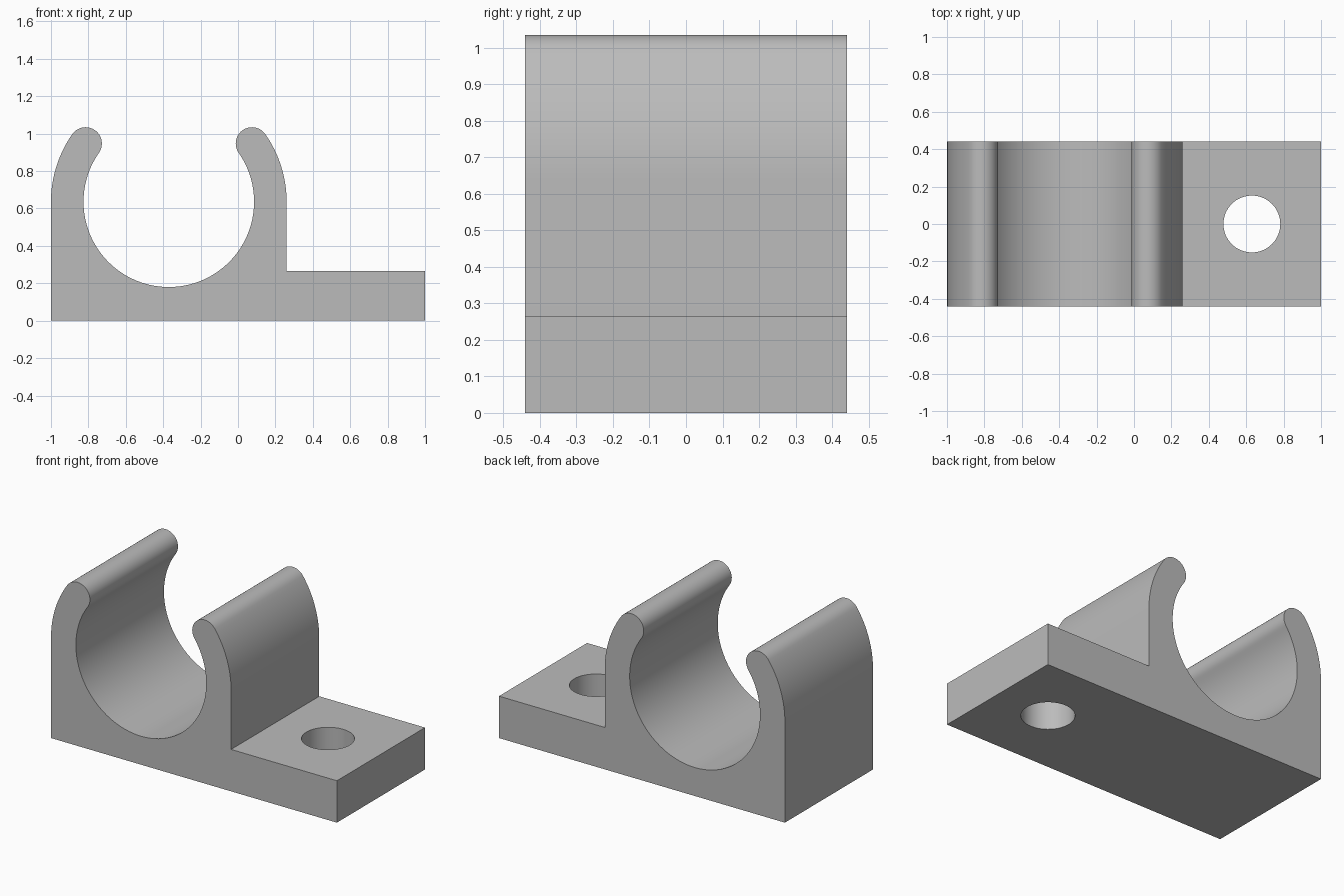
import bpy
import bmesh
from math import radians, cos, sin
from mathutils import Vector

old = bpy.data.objects.get("Cube")
if old:
    bpy.data.objects.remove(old, do_unlink=True)

HALF_DEPTH = 0.44
CENTRE = Vector((-0.37, 0.636))      # clip axis in x, z
OUTER, INNER = 0.63, 0.456
TIP = (OUTER - INNER) / 2            # rounded lip radius
LIP_ANGLE = 35                       # where the jaws end, above horizontal
BASE_TOP = 0.265

grey = bpy.data.materials.new("plain grey")
grey.use_nodes = True
grey.diffuse_color = (0.5, 0.5, 0.5, 1)
grey.node_tree.nodes["Principled BSDF"].inputs["Base Color"].default_value = grey.diffuse_color


def arc(centre, radius, start, end, steps):
    """Points along an arc, angles in degrees."""
    angles = [radians(start + (end - start) * i / steps) for i in range(steps + 1)]
    return [centre + radius * Vector((cos(a), sin(a))) for a in angles]


def lip(angle, start, end):
    """Rounded jaw end, without the points shared with the jaw arcs."""
    mid = CENTRE + (OUTER - TIP) * Vector((cos(radians(angle)), sin(radians(angle))))
    return arc(mid, TIP, start, end, 20)[1:-1]


# Clip outline: foot, right jaw, bore, left jaw
A, B = LIP_ANGLE, 180 - LIP_ANGLE
outline = [Vector(p) for p in ((-1, 0), (1, 0), (1, BASE_TOP), (CENTRE.x + OUTER, BASE_TOP))]
outline += arc(CENTRE, OUTER, 0, A, 16)
outline += lip(A, A, A + 180)
outline += arc(CENTRE, INNER, A, B - 360, 96)
outline += lip(B, B - 180, B)
outline += arc(CENTRE, OUTER, B, 180, 16)

# Extrude the outline through the depth
bm = bmesh.new()
face = bm.faces.new([bm.verts.new((p.x, -HALF_DEPTH, p.y)) for p in outline])
grown = bmesh.ops.extrude_face_region(bm, geom=[face], use_keep_orig=True)
bmesh.ops.translate(bm, vec=(0, 2 * HALF_DEPTH, 0),
                    verts=[g for g in grown["geom"] if isinstance(g, bmesh.types.BMVert)])
bmesh.ops.recalc_face_normals(bm, faces=bm.faces)
mesh = bpy.data.meshes.new("pipe_clip")
bm.to_mesh(mesh)
bm.free()
mesh.materials.append(grey)
clip = bpy.data.objects.new("pipe_clip", mesh)
bpy.context.collection.objects.link(clip)

# Screw hole through the foot
bpy.ops.mesh.primitive_cylinder_add(vertices=64, radius=0.152, depth=1,
                                    location=(0.63, 0, BASE_TOP / 2))
cutter = bpy.context.object
cutter.name = "screw_hole_cutter"
cutter.hide_render = True
cutter.data.materials.append(grey)
cut = clip.modifiers.new("screw_hole", "BOOLEAN")
cut.operation = "DIFFERENCE"
cut.solver = "EXACT"
cut.object = cutter

bpy.ops.object.select_all(action="DESELECT")
clip.select_set(True)
bpy.context.view_layer.objects.active = clip
bpy.ops.object.modifier_apply(modifier=cut.name)
bpy.data.objects.remove(cutter, do_unlink=True)
bpy.ops.object.shade_smooth_by_angle(angle=radians(30))
